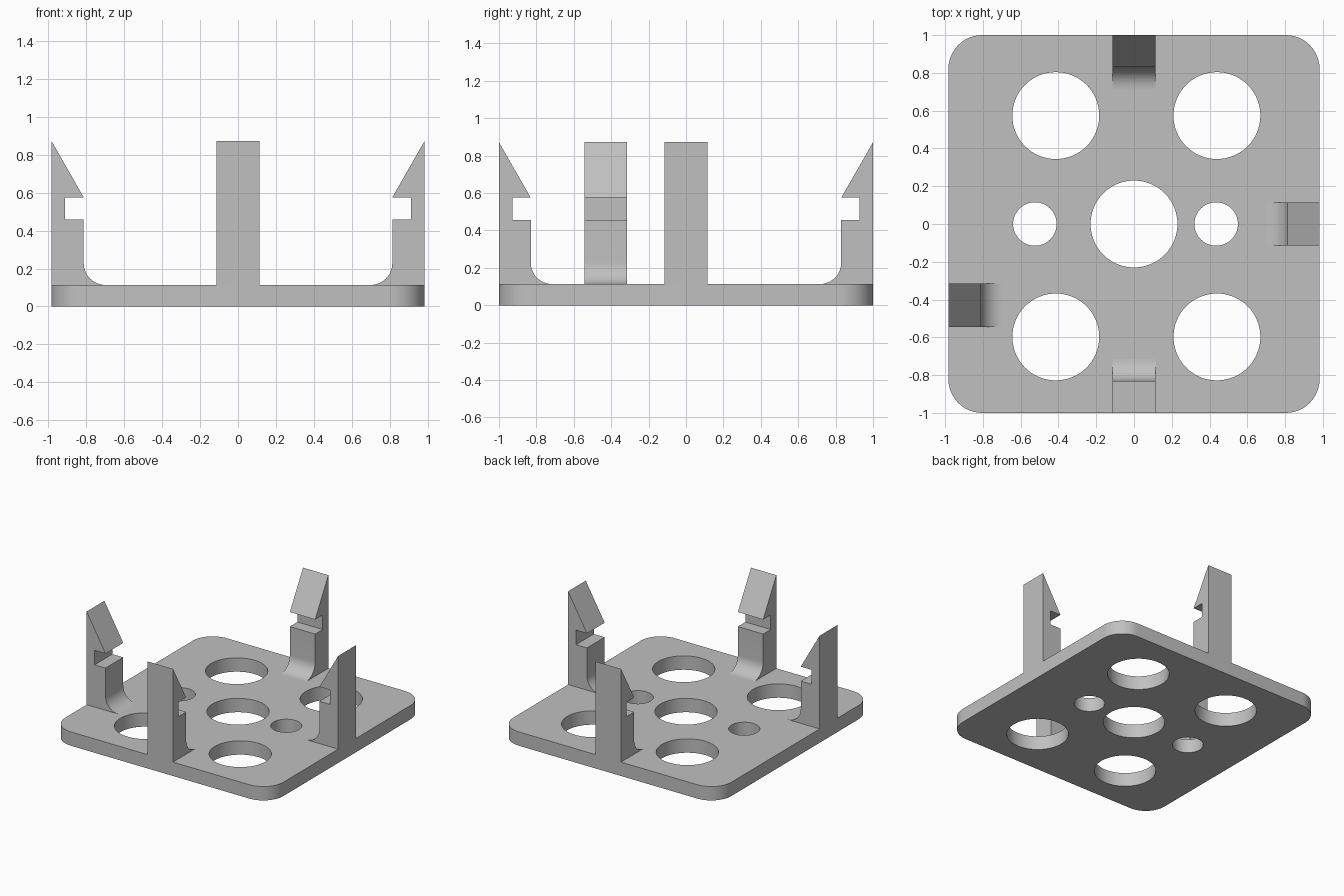
import bpy
import bmesh
from math import cos, sin, pi, radians
from mathutils import Matrix, Vector

cube = bpy.data.objects.get("Cube")
if cube:
    bpy.data.objects.remove(cube, do_unlink=True)

HALF_X, HALF_Y, THICK = 0.983, 1.0, 0.113
CLIP_WIDTH, CLIP_TOP = 0.228, 0.872

# Single grey plastic
grey = bpy.data.materials.new("grey_plastic")
grey.use_nodes = True
colour = (0.53, 0.53, 0.53, 1)
grey.diffuse_color = colour
grey.node_tree.nodes["Principled BSDF"].inputs["Base Color"].default_value = colour


def arc(cx, cy, r, start, end, steps):
    """Points along an arc, both ends included."""
    angles = [radians(start + (end - start) * i / steps) for i in range(steps + 1)]
    return [(cx + r * cos(a), cy + r * sin(a)) for a in angles]


def finish(obj):
    """Clean the mesh, smooth the round walls and keep the edges sharp."""
    mesh = obj.data
    bm = bmesh.new()
    bm.from_mesh(mesh)
    bmesh.ops.remove_doubles(bm, verts=bm.verts, dist=1e-5)
    bmesh.ops.recalc_face_normals(bm, faces=bm.faces)
    bm.to_mesh(mesh)
    bm.free()
    mesh.materials.clear()
    mesh.materials.append(grey)
    mesh.shade_smooth()
    mesh.set_sharp_from_angle(angle=radians(30))


# Base plate: rounded outline with round holes, extruded
def base_plate():
    r = 0.18
    outline = []
    for sx, sy, start in ((1, 1, 0), (-1, 1, 90), (-1, -1, 180), (1, -1, 270)):
        outline += arc(sx * (HALF_X - r), sy * (HALF_Y - r), r, start, start + 90, 12)
    loops = [outline]
    large = [(0, 0)] + [(x, y) for x in (-0.414, 0.439) for y in (0.574, -0.598)]
    small = [(-0.525, 0), (0.435, 0)]
    for centres, radius in ((large, 0.23), (small, 0.115)):
        loops += [arc(x, y, radius, 0, 360, 64)[:-1] for x, y in centres]

    curve = bpy.data.curves.new("base_plate", "CURVE")
    curve.dimensions = "2D"
    curve.fill_mode = "BOTH"
    curve.extrude = THICK / 2
    for loop in loops:
        spline = curve.splines.new("POLY")
        spline.points.add(len(loop) - 1)
        for point, (x, y) in zip(spline.points, loop):
            point.co = (x, y, 0, 1)
        spline.use_cyclic_u = True
    source = bpy.data.objects.new("plate_outline", curve)
    bpy.context.collection.objects.link(source)
    bpy.context.view_layer.update()
    evaluated = source.evaluated_get(bpy.context.evaluated_depsgraph_get())
    mesh = bpy.data.meshes.new_from_object(evaluated)
    bpy.data.objects.remove(source, do_unlink=True)
    mesh.transform(Matrix.Translation((0, 0, THICK / 2)))
    plate = bpy.data.objects.new("base_plate", mesh)
    bpy.context.collection.objects.link(plate)
    finish(plate)


# Snap clip: hooked side profile with a filleted foot, extruded across its width
def snap_clip(name, location, angle):
    deep, notch, r = 0.17, 0.072, 0.115
    profile = [(0, THICK), (0, CLIP_TOP), (deep, 0.575), (notch, 0.575),
               (notch, 0.457), (deep, 0.457)]
    profile += arc(deep + r, THICK + r, r, 180, 270, 12)
    bm = bmesh.new()
    face = bm.faces.new([bm.verts.new((d, -CLIP_WIDTH / 2, z)) for d, z in profile])
    swept = bmesh.ops.extrude_face_region(bm, geom=[face])["geom"]
    bmesh.ops.translate(bm, vec=Vector((0, CLIP_WIDTH, 0)),
                        verts=[g for g in swept if isinstance(g, bmesh.types.BMVert)])
    bm.transform(Matrix.Translation(location) @ Matrix.Rotation(radians(angle), 4, "Z"))
    mesh = bpy.data.meshes.new(name)
    bm.to_mesh(mesh)
    bm.free()
    clip = bpy.data.objects.new(name, mesh)
    bpy.context.collection.objects.link(clip)
    finish(clip)


base_plate()
snap_clip("right_clip", (-HALF_X, -0.43, 0), 0)
snap_clip("front_clip", (0, -HALF_Y, 0), 90)
snap_clip("left_clip", (HALF_X, 0, 0), 180)
snap_clip("back_clip", (0, HALF_Y, 0), 270)
